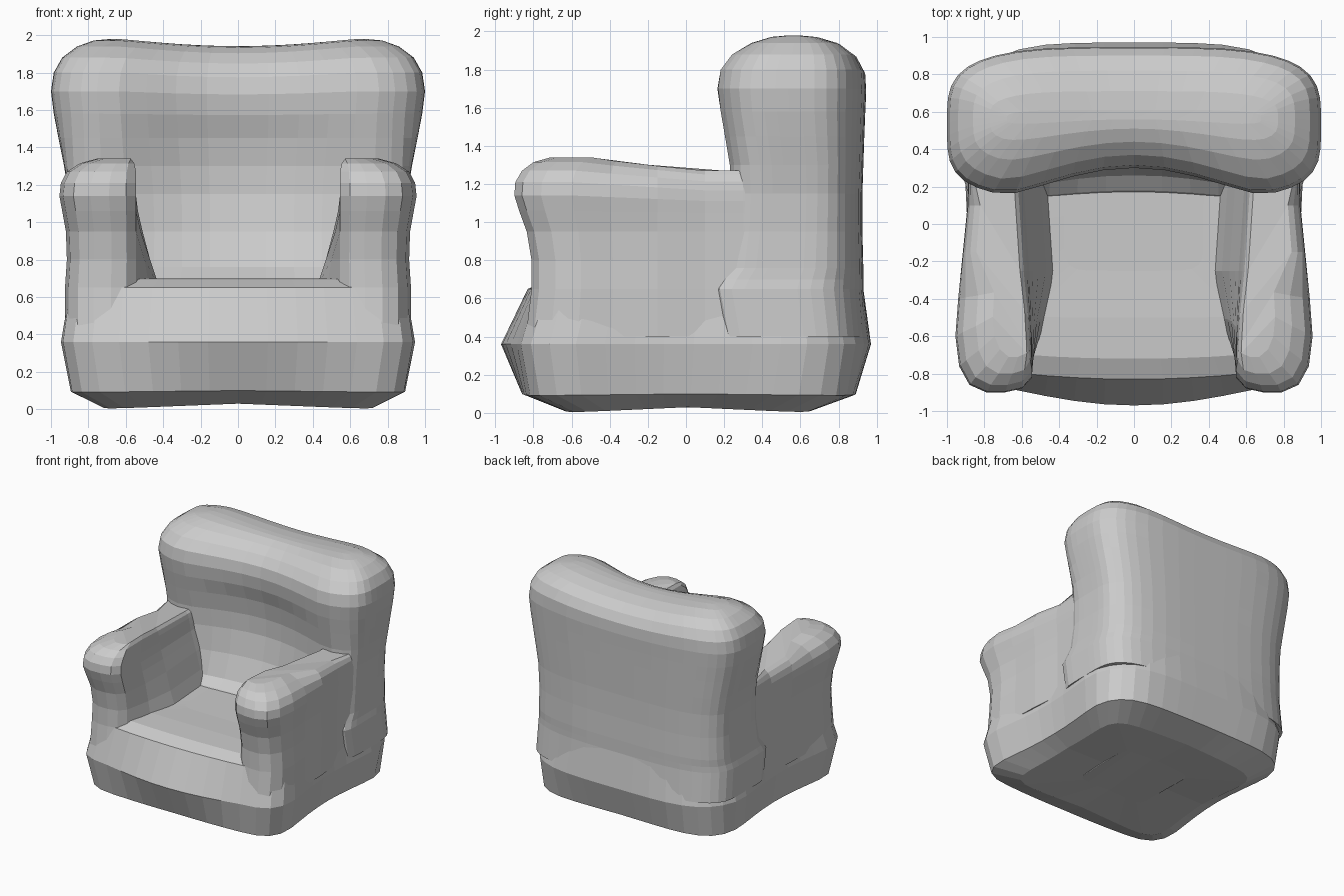
import bpy, bmesh

fabric = bpy.data.materials.new("grey fabric")
fabric.diffuse_color = (0.6, 0.6, 0.6, 1)


def loft(name, rings, mirror=False):
    """Skin a stack of closed rings, cap both ends with strips, shade flat."""
    bm = bmesh.new()
    loops = [[bm.verts.new(p) for p in r] for r in rings]
    n = len(loops[0])
    for lo, hi in zip(loops, loops[1:]):
        for i in range(n):
            j = (i + 1) % n
            bm.faces.new((lo[i], lo[j], hi[j], hi[i]))
    for cap in (loops[0], loops[-1]):
        for i in range(n // 2 - 1):
            bm.faces.new((cap[i], cap[i + 1], cap[n - 2 - i], cap[n - 1 - i]))
    if mirror:
        bmesh.ops.scale(bm, vec=(-1, 1, 1), verts=bm.verts)
    bmesh.ops.recalc_face_normals(bm, faces=bm.faces)
    me = bpy.data.meshes.new(name)
    bm.to_mesh(me)
    bm.free()
    me.materials.append(fabric)
    ob = bpy.data.objects.new(name, me)
    bpy.context.collection.objects.link(ob)
    return ob


def unit_ring(n_front, n_rear, per_side=12):
    """Evenly spread points on a rounded square, starting mid left."""
    pts = []
    for k in range(4):
        for i in range(per_side):
            a, b = 2 * i / per_side - 1, -1
            for _ in range(k):
                a, b = -b, a
            n = n_front if b < 0 else n_rear
            r = (abs(a) ** n + abs(b) ** n) ** (1 / n)
            pts.append((a / r, b / r))
    start = per_side * 7 // 2
    return pts[start:] + pts[:start]


def hump(v, width):
    return max(0, 1 - (v / width) ** 2) ** 1.3


# Base with seat top: z, half width, front y, back y, front bulge, bottom lift, rear squareness
def base_ring(z, w, yf, yb, bulge, lift, rear):
    out = []
    for a, b in unit_ring(8, rear):
        y = (yf + yb) / 2 + b * (yb - yf) / 2
        x = a * w * (1 - 0.07 * hump(y, 0.65))
        if b < 0:
            y -= bulge * hump(x, 0.65) * -b
        out.append((x, y, z + lift * (1 - abs(a * b))))
    return out


loft("base_and_seat", [base_ring(*r) for r in (
    (0.025, 0.35, -0.3, 0.3, 0, 0.015, 8),
    (0.0, 0.75, -0.64, 0.66, 0, 0.03, 7),
    (0.09, 0.91, -0.84, 0.89, 0.02, 0.01, 5.5),
    (0.36, 0.96, -0.89, 0.97, 0.08, 0, 4.2),
    (0.65, 0.92, -0.80, 0.93, 0.03, 0, 3.6),
    (0.695, 0.85, -0.70, 0.85, 0.02, 0, 3.6),
    (0.70, 0.70, -0.50, 0.70, 0, 0, 3.6),
    (0.69, 0.40, -0.25, 0.45, 0, 0, 3.6))])


# Back with rolled top: z, half width, front y, back y, front hollow, front squareness
def back_ring(z, w, yf, yb, hollow, front):
    out = []
    for a, b in unit_ring(front, 3.6):
        x = a * w
        y = (yf + yb) / 2 + b * (yb - yf) / 2
        y += hollow * hump(x, 0.7) * (1 - b) / 2
        sag = 0.04 * max(0, (z - 1.5) / 0.48) * hump(x, 0.65)
        out.append((x, y, z - sag))
    return out


loft("back", [back_ring(*r) for r in (
    (0.40, 0.92, 0.15, 0.95, 0.03, 8),
    (0.65, 0.915, 0.10, 0.93, 0.04, 8),
    (0.70, 0.905, 0.13, 0.93, 0.05, 8),
    (0.76, 0.90, 0.18, 0.93, 0.08, 8),
    (0.95, 0.895, 0.21, 0.925, 0.13, 8),
    (1.15, 0.905, 0.22, 0.925, 0.16, 7),
    (1.30, 0.93, 0.21, 0.93, 0.17, 5.5),
    (1.45, 0.96, 0.175, 0.935, 0.18, 4.5),
    (1.58, 0.985, 0.145, 0.94, 0.17, 4),
    (1.70, 1.00, 0.13, 0.945, 0.17, 4),
    (1.80, 0.985, 0.145, 0.94, 0.17, 4),
    (1.88, 0.94, 0.21, 0.90, 0.16, 4),
    (1.94, 0.86, 0.31, 0.82, 0.13, 4),
    (1.972, 0.77, 0.42, 0.71, 0.09, 4),
    (1.98, 0.68, 0.52, 0.61, 0.04, 4))])

# Arms: plan outline of the widest level, inner side first
outline = [(0.61, 0.5), (0.61, 0.2), (0.58, -0.25), (0.555, -0.55), (0.545, -0.82),
           (0.60, -0.88), (0.69, -0.90), (0.79, -0.90), (0.88, -0.86),
           (0.935, -0.76), (0.955, -0.6), (0.94, -0.4), (0.915, -0.15),
           (0.89, 0.1), (0.885, 0.3), (0.88, 0.5)]


# z, front setback, outer inset, inner spread towards the seat, inner inset
def arm_ring(z, setback, inset, spread, inner):
    out = []
    for i, (x, y) in enumerate(outline):
        front = min(1, max(0, (-y - 0.3) / 0.55))
        if i < 5:
            x += inner - spread * min(1, max(0, (y + 0.8) / 0.5))
        else:
            rear = 1 if y < -0.2 else 0.4 if y < 0.2 else 0.1
            x -= inset * (x - 0.545) / 0.41 * rear
        slope = 0.07 * min(1, max(0, (y + 0.6) / 0.7)) * max(0, (z - 1.0) / 0.34)
        out.append((x, y + setback * front, z - slope))
    return out


arm_levels = (
    (0.40, 0.06, 0.03, 0.17, 0),
    (0.65, 0.09, 0.03, 0.16, 0),
    (0.80, 0.09, 0.04, 0.11, 0),
    (0.95, 0.065, 0.035, 0.07, 0),
    (1.06, 0.025, 0.015, 0.04, 0),
    (1.14, 0.0, 0.0, 0.02, 0),
    (1.21, 0.005, 0.008, 0.01, 0),
    (1.27, 0.04, 0.04, 0.0, 0.0),
    (1.315, 0.10, 0.11, 0.0, 0.01),
    (1.34, 0.19, 0.20, 0.0, 0.03))
for side, flip in (("right", False), ("left", True)):
    loft(side + "_arm", [arm_ring(*r) for r in arm_levels], flip)
